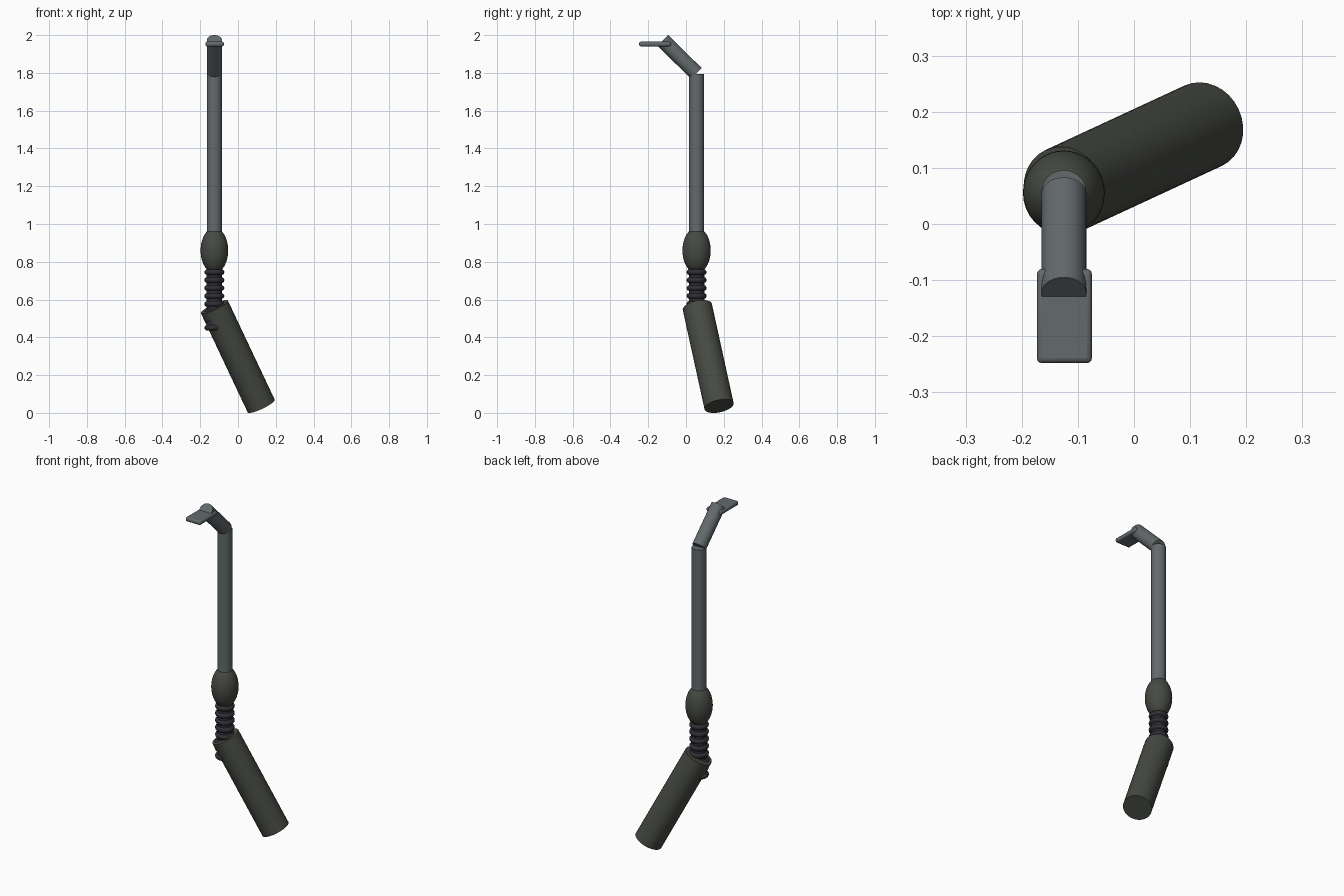
import bpy, math
from mathutils import Vector

if "Cube" in bpy.data.objects:
    bpy.data.objects.remove(bpy.data.objects["Cube"])


def material(name, rgb):
    m = bpy.data.materials.new(name)
    m.diffuse_color = (*rgb, 1)
    m.use_nodes = True
    m.node_tree.nodes["Principled BSDF"].inputs["Base Color"].default_value = m.diffuse_color
    return m


METAL = material("grey metal", (0.125, 0.143, 0.15))
GRIP = material("dark olive grip", (0.062, 0.068, 0.055))
RUBBER = material("black rubber", (0.03, 0.028, 0.037))
CX, CY = -0.125, 0.056  # vertical axis of the shaft


def finish(name, mat, smooth=True):
    o = bpy.context.object
    o.name = name
    o.data.materials.append(mat)
    if smooth:
        bpy.ops.object.shade_smooth_by_angle(angle=math.radians(40))
    return o


def rod(name, a, b, r, mat, sides=32):
    a, b = Vector(a), Vector(b)
    d = b - a
    bpy.ops.mesh.primitive_cylinder_add(
        vertices=sides, radius=r, depth=d.length, location=(a + b) / 2,
        rotation=d.to_track_quat('Z', 'Y').to_euler())
    return finish(name, mat)


# Slanted handle at the bottom
rod("handle", (0.123, 0.175, 0.036), (CX, 0.06, 0.561), 0.079, GRIP)

# Flexible ribbed joint
rod("joint_core", (CX, CY, 0.46), (CX, CY, 0.78), 0.041, RUBBER)
for i in range(8):
    bpy.ops.mesh.primitive_torus_add(
        location=(CX, CY, 0.745 - 0.042 * i), major_radius=0.038,
        minor_radius=0.015, major_segments=32, minor_segments=12)
    finish(f"joint_ring_{i + 1}", RUBBER)

# Oval collar above the joint
bpy.ops.mesh.primitive_uv_sphere_add(
    segments=32, ring_count=20, radius=1, location=(CX, CY, 0.86))
bpy.context.object.scale = (0.073, 0.075, 0.12)
finish("collar", GRIP)

# Shaft and angled neck
rod("shaft", (CX, CY, 0.86), (CX, CY, 1.795), 0.04, METAL)
rod("neck", (CX, 0.055, 1.797), (CX, -0.123, 1.972), 0.04, METAL)

# Flat head plate with softened edges
bpy.ops.mesh.primitive_cube_add(size=1, location=(-0.124, -0.164, 1.953))
plate = bpy.context.object
plate.scale = (0.098, 0.168, 0.025)
bpy.ops.object.transform_apply(location=False, rotation=False, scale=True)
bev = plate.modifiers.new("soft edges", 'BEVEL')
bev.width = 0.009
bev.segments = 3
finish("head_plate", METAL)
